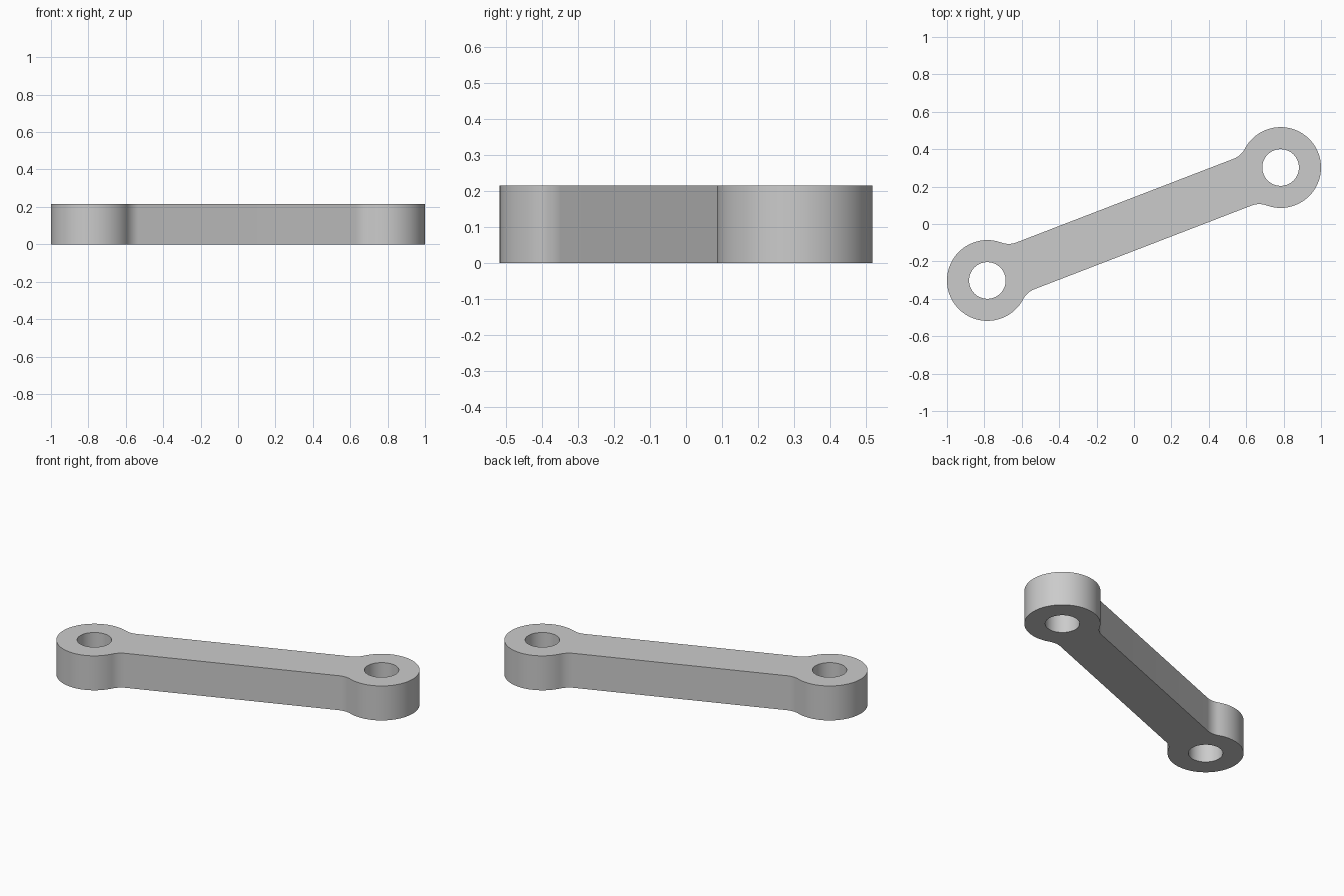
import bpy, bmesh
from math import radians, atan2, cos, sin, sqrt, pi, hypot

if "Cube" in bpy.data.objects:
    bpy.data.objects.remove(bpy.data.objects["Cube"])

# Link dimensions
EX, EY = 0.784, 0.302      # eye centre
R, HOLE = 0.216, 0.098     # eye outer and bore radius
H = 0.134                  # half width of the bar
F = 0.115                  # fillet radius
T = 0.216                  # thickness
L, TILT = hypot(EX, EY), atan2(EY, EX)


def arc(cx, cy, r, a0, a1, n):
    return [(cx + r * cos(a0 + (a1 - a0) * i / n),
             cy + r * sin(a0 + (a1 - a0) * i / n)) for i in range(n + 1)]


def turn(pts, a):
    return [(x * cos(a) - y * sin(a), x * sin(a) + y * cos(a)) for x, y in pts]


# One end of the outline: fillet, eye, fillet
du = sqrt((R + F) ** 2 - (H + F) ** 2)
phi = atan2(H + F, du)
end = (arc(L - du, -H - F, F, pi / 2, phi, 10)
       + arc(L, 0, R, phi - pi, pi - phi, 52)[1:-1]
       + arc(L - du, H + F, F, -phi, -pi / 2, 10))
bore = arc(L, 0, HOLE, 0, 2 * pi, 64)[:-1]

# Full outline and both bores, the second end being a half turn of the first
loops = [end + turn(end, pi), bore, turn(bore, pi)]

bm = bmesh.new()
edges = []
for loop in loops:
    vs = [bm.verts.new((x, y, 0)) for x, y in turn(loop, TILT)]
    edges += [bm.edges.new((vs[i - 1], vs[i])) for i in range(len(vs))]
bmesh.ops.triangle_fill(bm, edges=edges, use_beauty=True, normal=(0, 0, 1))

# Thickness
res = bmesh.ops.extrude_face_region(bm, geom=bm.faces[:], use_keep_orig=True)
top = [g for g in res["geom"] if isinstance(g, bmesh.types.BMVert)]
bmesh.ops.translate(bm, verts=top, vec=(0, 0, T))
bmesh.ops.recalc_face_normals(bm, faces=bm.faces[:])

mesh = bpy.data.meshes.new("link_arm")
bm.to_mesh(mesh)
bm.free()
link = bpy.data.objects.new("link_arm", mesh)
bpy.context.collection.objects.link(link)

# Smooth round walls, sharp rims
bpy.context.view_layer.objects.active = link
link.select_set(True)
bpy.ops.object.shade_smooth_by_angle(angle=radians(30))
